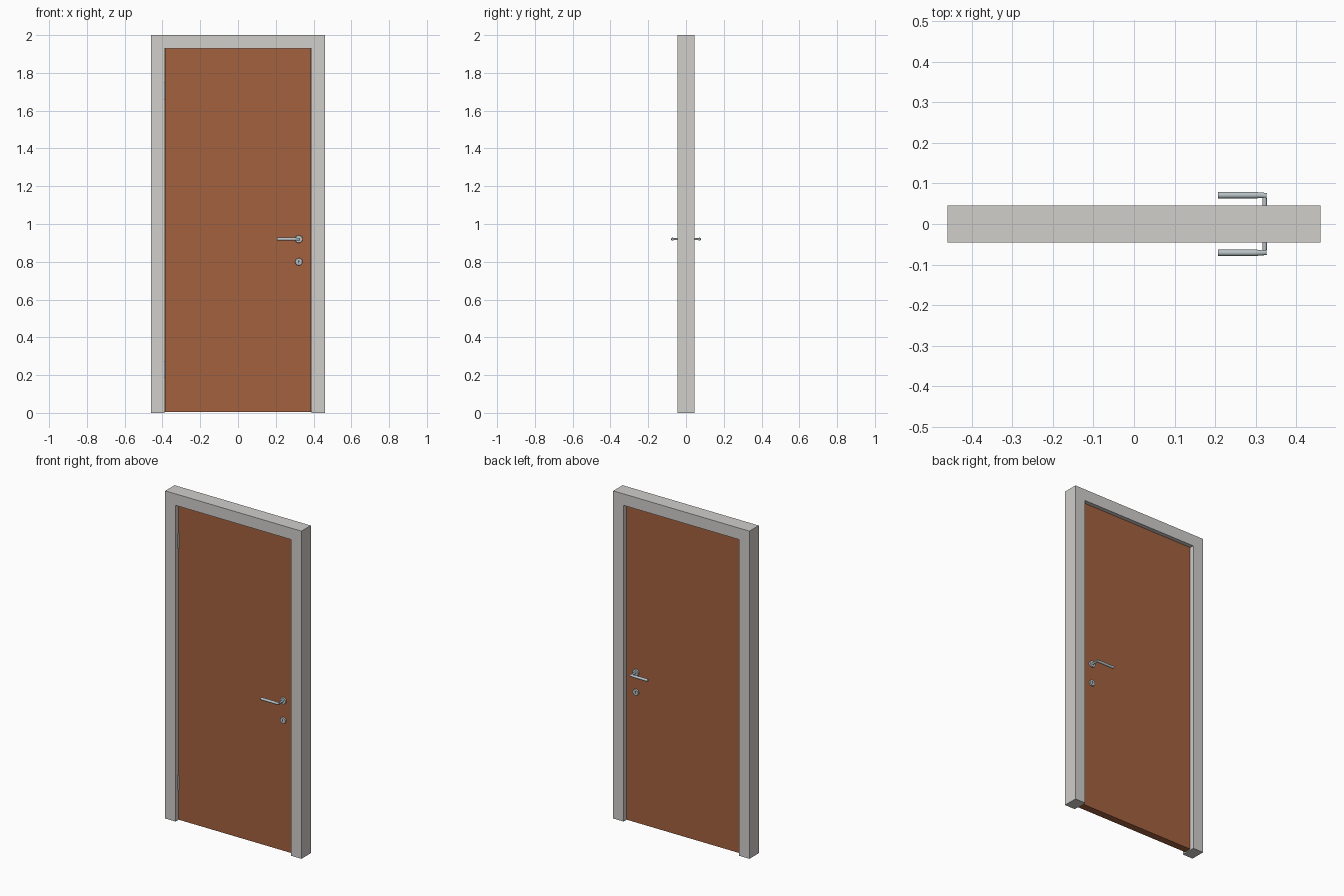
import bpy, math
from mathutils import Vector

if "Cube" in bpy.data.objects:
    bpy.data.objects.remove(bpy.data.objects["Cube"])


def material(name, rgb):
    m = bpy.data.materials.new(name)
    m.diffuse_color = (*rgb, 1)
    m.use_nodes = True
    m.node_tree.nodes["Principled BSDF"].inputs["Base Color"].default_value = m.diffuse_color
    return m


WOOD = material("brown wood", (0.37, 0.12, 0.05))
FRAME = material("light grey frame", (0.63, 0.62, 0.60))
STEEL = material("steel", (0.48, 0.54, 0.56))
DARK = material("dark keyhole", (0.03, 0.03, 0.03))


def box(name, lo, hi, mat):
    lo, hi = Vector(lo), Vector(hi)
    bpy.ops.mesh.primitive_cube_add(size=1, location=(lo + hi) / 2)
    o = bpy.context.object
    o.name = name
    o.scale = hi - lo
    bpy.ops.object.transform_apply(location=False, rotation=False, scale=True)
    o.data.materials.append(mat)
    return o


def rod(name, a, b, r1, r2, mat, sides=24):
    a, b = Vector(a), Vector(b)
    bpy.ops.mesh.primitive_cone_add(vertices=sides, radius1=r1, radius2=r2,
                                    depth=(b - a).length, location=(a + b) / 2)
    o = bpy.context.object
    o.name = name
    o.rotation_euler = (b - a).to_track_quat('Z', 'Y').to_euler()
    o.data.materials.append(mat)
    bpy.ops.object.shade_smooth_by_angle(angle=math.radians(35))
    return o


IN, OUT, D, T = 0.39, 0.46, 0.045, 0.022   # opening, outer edge, frame and leaf half depth

# Frame posts and head
for s, side in ((-1, "left"), (1, "right")):
    x0, x1 = sorted((s * IN, s * OUT))
    box(side + "_post", (x0, -D, 0), (x1, D, 2), FRAME)
    # Thin lining that closes the gap beside the leaf
    x0, x1 = sorted((s * 0.384, s * 0.391))
    box(side + "_stop", (x0, -0.012, 0.005), (x1, 0.012, 1.93), FRAME)
box("frame_head", (-IN, -D, 1.93), (IN, D, 2), FRAME)

# Door leaf
box("door_leaf", (-0.386, -T, 0.004), (0.386, T, 1.928), WOOD)

# Hinges
for n, z in (("lower", 0.23), ("upper", 1.705)):
    rod(n + "_hinge", (-0.388, -T, z - 0.045), (-0.388, -T, z + 0.045), 0.005, 0.005, STEEL, 16)

# Handles, rosettes and lock plates on both faces
HX, HZ, KZ = 0.322, 0.92, 0.80
for s, side in ((-1, "front"), (1, "back")):
    rod(side + "_handle_rosette", (HX, s * (T - 0.002), HZ), (HX, s * (T + 0.008), HZ),
        0.021, 0.019, STEEL, 32)
    rod(side + "_handle_stem", (HX, s * T, HZ), (HX, s * 0.07, HZ), 0.0065, 0.005, STEEL)
    rod(side + "_handle_elbow", (0.327, s * 0.070, HZ), (0.302, s * 0.071, HZ),
        0.0065, 0.0075, STEEL)
    lever = rod(side + "_handle_lever", (0.305, s * 0.071, HZ), (0.207, s * 0.071, HZ),
                0.008, 0.008, STEEL)
    lever.name = side + "_handle_lever"
    rod(side + "_lock_rosette", (HX, s * (T - 0.002), KZ), (HX, s * (T + 0.007), KZ),
        0.020, 0.018, STEEL, 32)
    # Keyhole: round top with a slot below
    rod(side + "_keyhole", (HX, s * (T + 0.004), KZ + 0.003), (HX, s * (T + 0.0075), KZ + 0.003),
        0.004, 0.004, DARK, 16)
    y0, y1 = sorted((s * (T + 0.004), s * (T + 0.0075)))
    box(side + "_keyhole_slot", (HX - 0.002, y0, KZ - 0.008), (HX + 0.002, y1, KZ + 0.002), DARK)
